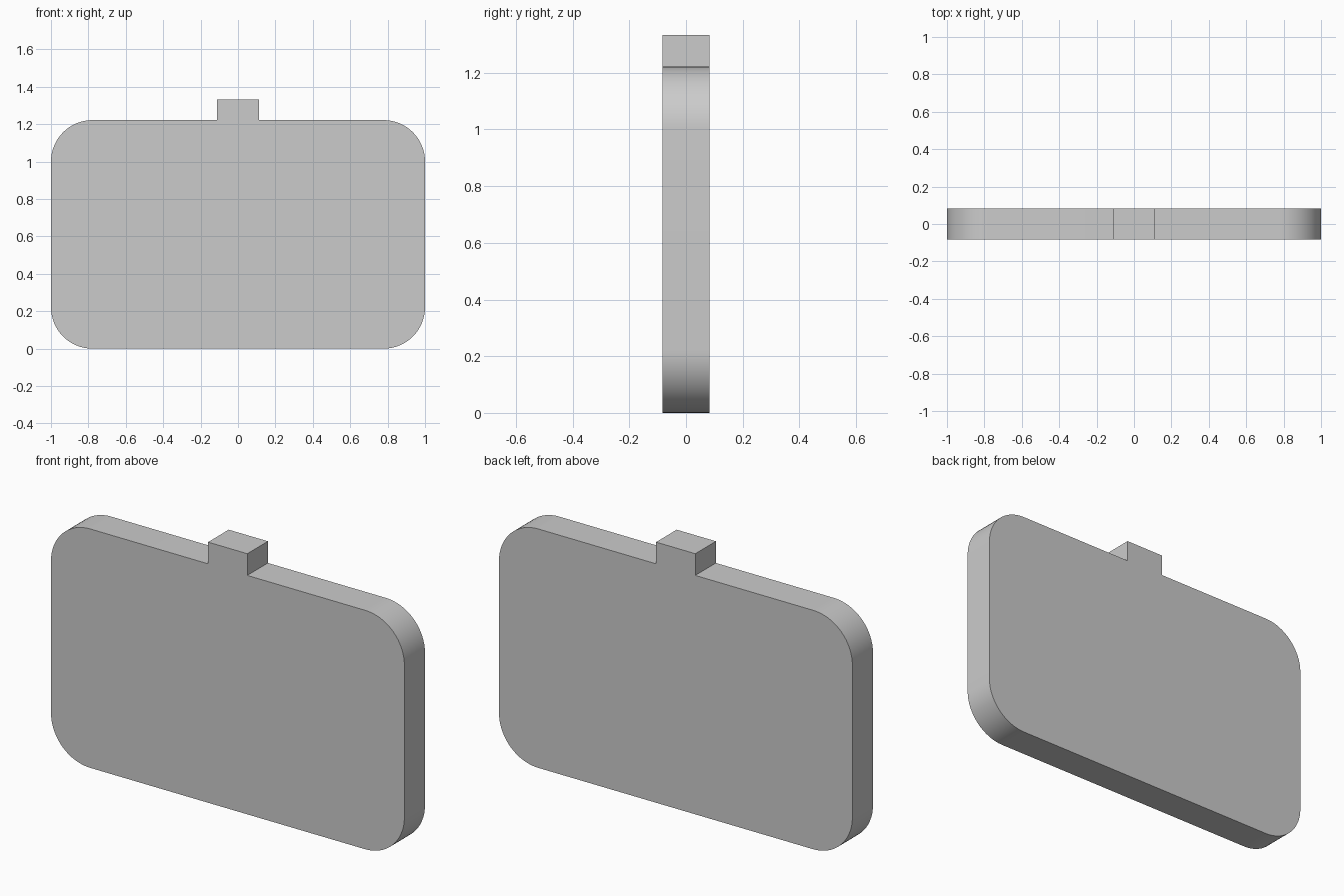
import bpy, bmesh
from math import sin, cos, pi

if "Cube" in bpy.data.objects:
    bpy.data.objects.remove(bpy.data.objects["Cube"])

W, H, R, D = 1.0, 1.222, 0.222, 0.0833   # half width, height, corner radius, half depth
TAB_W, TAB_TOP = 0.111, 1.333
SEG = 16


def corner(cx, cz, start):
    """Quarter-circle points, counter-clockwise from the start angle."""
    return [(cx + R * cos(start + pi / 2 * i / SEG),
             cz + R * sin(start + pi / 2 * i / SEG)) for i in range(SEG + 1)]


# Outline: rounded plate with a square tab in the top edge
outline = corner(W - R, R, -pi / 2) + corner(W - R, H - R, 0)
outline += [(TAB_W, H), (TAB_W, TAB_TOP), (-TAB_W, TAB_TOP), (-TAB_W, H)]
outline += corner(-W + R, H - R, pi / 2) + corner(-W + R, R, pi)

# Extrude the outline front to back
bm = bmesh.new()
face = bm.faces.new([bm.verts.new((x, -D, z)) for x, z in outline])
ext = bmesh.ops.extrude_face_region(bm, geom=[face], use_keep_orig=True)
moved = [g for g in ext["geom"] if isinstance(g, bmesh.types.BMVert)]
bmesh.ops.translate(bm, verts=moved, vec=(0, 2 * D, 0))
bmesh.ops.recalc_face_normals(bm, faces=bm.faces)

mesh = bpy.data.meshes.new("tabbed_plate")
bm.to_mesh(mesh)
bm.free()
plate = bpy.data.objects.new("tabbed_plate", mesh)
bpy.context.collection.objects.link(plate)

# Smooth rounded corners, crisp rims
bpy.context.view_layer.objects.active = plate
plate.select_set(True)
bpy.ops.object.shade_smooth_by_angle(angle=pi / 6)
